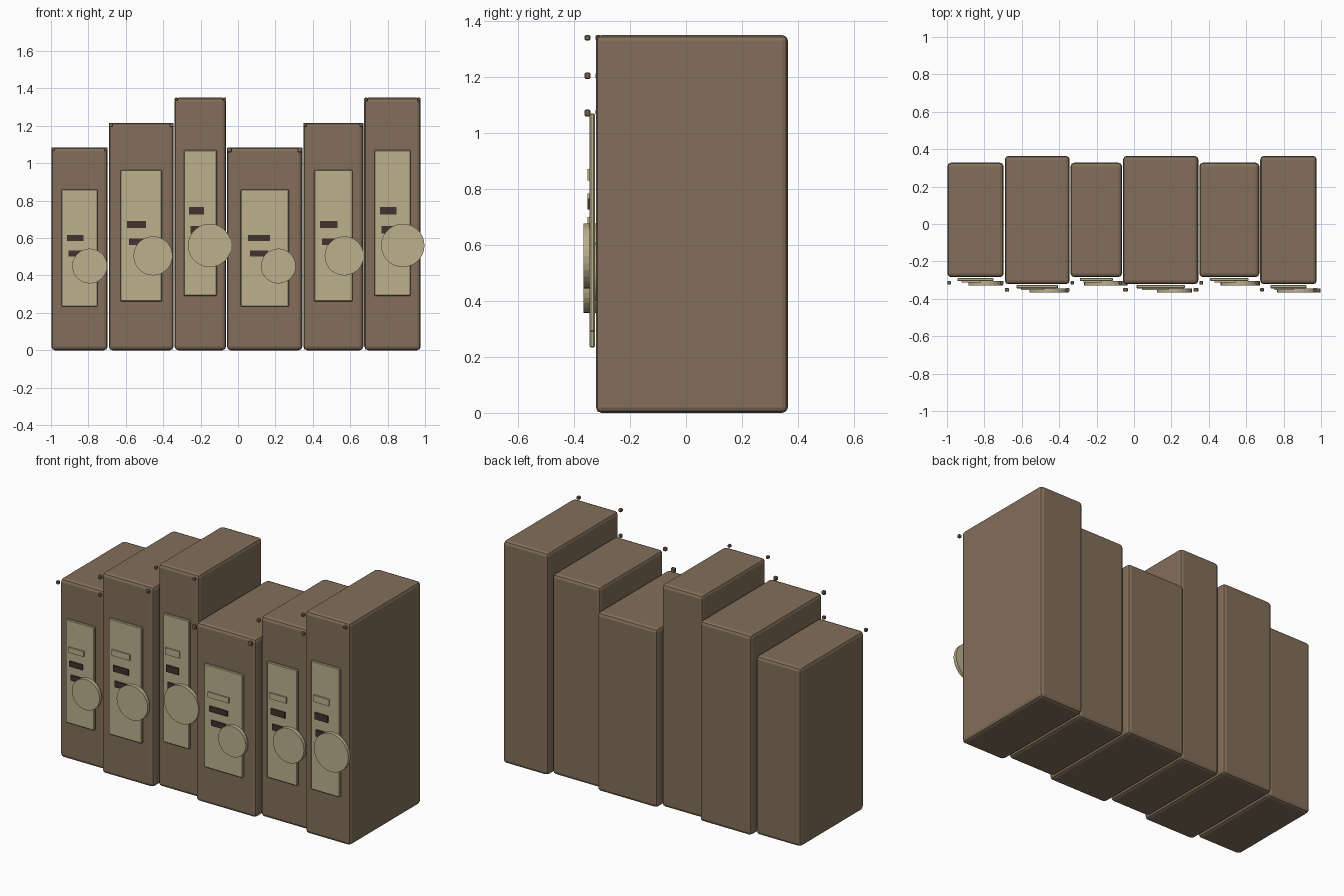
import bpy, math

if "Cube" in bpy.data.objects:
    bpy.data.objects.remove(bpy.data.objects["Cube"])


def srgb(r, g, b):
    f = lambda c: c / 12.92 if c <= 0.04045 else ((c + 0.055) / 1.055) ** 2.4
    return (f(r / 255), f(g / 255), f(b / 255), 1)


def material(name, rgb):
    m = bpy.data.materials.new(name)
    m.diffuse_color = srgb(*rgb)
    m.use_nodes = True
    m.node_tree.nodes["Principled BSDF"].inputs["Base Color"].default_value = m.diffuse_color
    return m


BROWN = material("cover_brown", (131, 111, 90))
CREAM = material("label_cream", (188, 176, 141))
DARK = material("stripe_dark_brown", (66, 52, 48))


def finish(o, name, mat, bevel=0, segments=2):
    o.name = name
    o.data.materials.append(mat)
    if bevel:
        b = o.modifiers.new("bevel", 'BEVEL')
        b.width, b.segments = bevel, segments
    return o


def box(name, x, y, z, mat, bevel=0, segments=2):
    """Box from (min, max) pairs on each axis."""
    mid = [(a + b) / 2 for a, b in (x, y, z)]
    bpy.ops.mesh.primitive_cube_add(size=1, location=mid)
    o = bpy.context.object
    o.scale = [b - a for a, b in (x, y, z)]
    bpy.ops.object.transform_apply(location=False, rotation=False, scale=True)
    return finish(o, name, mat, bevel, segments)


def span(c, size):
    return (c - size / 2, c + size / 2)


# left edge, right edge, height, front y, back y
SHALLOW, DEEP = (-0.284, 0.328), (-0.322, 0.364)
VOLUMES = [
    (-0.998, -0.697, 1.085, SHALLOW), (-0.691, -0.344, 1.216, DEEP),
    (-0.339, -0.064, 1.35, SHALLOW), (-0.059, 0.344, 1.085, DEEP),
    (0.349, 0.670, 1.216, SHALLOW), (0.675, 0.977, 1.35, DEEP),
]

for i, (x0, x1, h, (front, back)) in enumerate(VOLUMES, 1):
    w, cx = x1 - x0, (x0 + x1) / 2
    # main block
    box(f"volume_{i}", (x0, x1), (front, back), (0, h), BROWN, 0.02)
    # raised label panel
    box(f"label_{i}", span(cx, 0.64 * w), (front - 0.022, front - 0.004),
        span(0.504 * h, 0.578 * h), CREAM, 0.004, 1)
    # three short stripes, the top one in the label colour
    for k, (zf, wf, mat) in enumerate([(0.63, 0.35, CREAM), (0.553, 0.295, DARK),
                                       (0.477, 0.235, DARK)]):
        box(f"stripe_{i}_{k}", span(cx - 0.074 * w, wf * w),
            (front - 0.030, front - 0.021), span(zf * h, 0.03 * h), mat)
    # round seal
    bpy.ops.mesh.primitive_cylinder_add(
        vertices=28, radius=0.086 * h, depth=0.022, rotation=(math.pi / 2, 0, 0),
        location=(cx + 0.182 * w, front - 0.033, 0.415 * h))
    finish(bpy.context.object, f"seal_{i}", CREAM)
    # small corner studs standing just off the front
    s = 0.066 * w
    for side in (-1, 1):
        box(f"corner_stud_{i}", span(cx + side * (w / 2 - 0.5 * s), s),
            span(front - 0.030, 0.02), span(h - 0.5 * s, s), BROWN, 0.004, 1)
